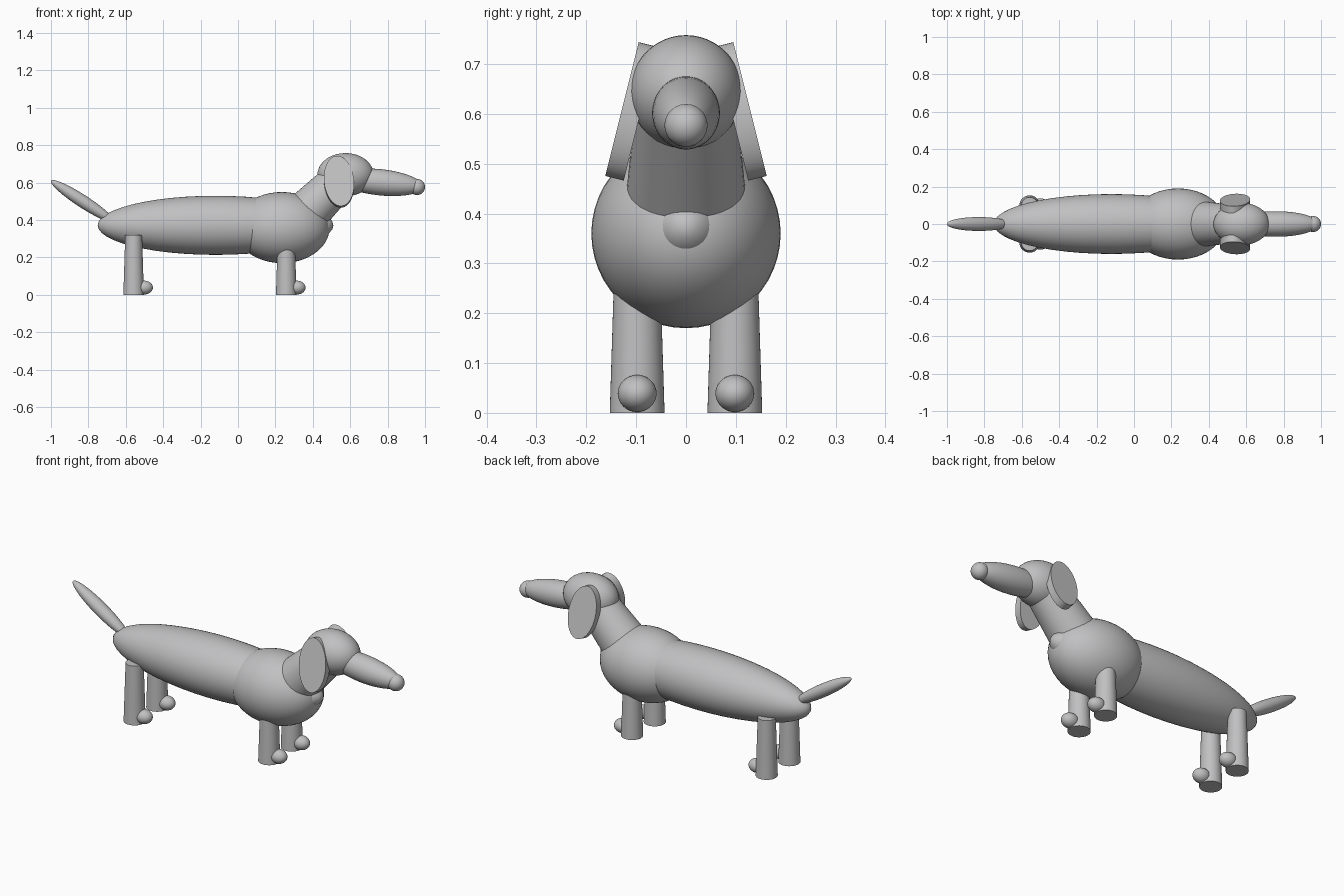
import bpy, math
from mathutils import Vector, Matrix

cube = bpy.data.objects.get("Cube")
if cube:
    bpy.data.objects.remove(cube, do_unlink=True)

# Single plain grey for the whole figure
GREY = (0.53, 0.53, 0.54, 1)
grey = bpy.data.materials.new("plain grey")
grey.use_nodes = True
grey.diffuse_color = GREY
grey.node_tree.nodes["Principled BSDF"].inputs["Base Color"].default_value = GREY


def finish(name):
    obj = bpy.context.object
    obj.name = name
    obj.data.materials.append(grey)
    bpy.ops.object.transform_apply(location=False, rotation=False, scale=True)
    bpy.ops.object.shade_smooth_by_angle(angle=math.radians(40))
    return obj


def ellipsoid(name, centre, radii, pitch=0):
    """Ellipsoid with its poles on the long x axis, pitched about y (degrees)."""
    bpy.ops.mesh.primitive_uv_sphere_add(segments=48, ring_count=24, radius=1)
    obj = bpy.context.object
    obj.data.transform(Matrix.Rotation(math.pi / 2, 4, 'Y'))
    obj.location, obj.scale = centre, radii
    obj.rotation_euler.y = math.radians(pitch)
    return finish(name)


def tapered(name, start, end, r1, r2):
    """Tapered cylinder between two points."""
    start, end = Vector(start), Vector(end)
    axis = end - start
    bpy.ops.mesh.primitive_cone_add(vertices=48, radius1=r1, radius2=r2,
                                    depth=axis.length, location=(start + end) / 2)
    bpy.context.object.rotation_euler = axis.to_track_quat('Z', 'Y').to_euler()
    return finish(name)


# Long body and deep chest
ellipsoid("body", (-0.12, 0, 0.372), (0.63, 0.16, 0.158))
ellipsoid("chest", (0.235, 0, 0.36), (0.255, 0.19, 0.19))

# Tail, neck and head
ellipsoid("tail", (-0.83, 0, 0.5), (0.203, 0.037, 0.034), 33)
tapered("neck", (0.35, 0, 0.42), (0.555, 0, 0.625), 0.122, 0.1)
ellipsoid("head", (0.575, 0, 0.643), (0.15, 0.113, 0.115))
ellipsoid("snout", (0.76, 0, 0.602), (0.23, 0.068, 0.07), 6)
ellipsoid("nose", (0.957, 0, 0.577), (0.043, 0.043, 0.043))

for side, s in (("left", 1), ("right", -1)):
    # Drooping disc ear, splayed outward at the bottom
    bpy.ops.mesh.primitive_cylinder_add(vertices=48, radius=1, depth=1)
    ear = bpy.context.object
    ear.data.transform(Matrix.Rotation(math.pi / 2, 4, 'X'))
    ear.scale = (0.08, 0.038, 0.139)
    ear = finish(side + "_ear")
    ear.matrix_world = (Matrix.Translation((0.54, s * 0.11, 0.605))
                        @ Matrix.Rotation(math.radians(14 * s), 4, 'X')
                        @ Matrix.Rotation(math.radians(-6), 4, 'Y'))

    # Tapered legs with small rounded toes
    for end, x in (("front", 0.258), ("rear", -0.558)):
        y = s * 0.098
        tapered(f"{side}_{end}_leg", (x, y, 0), (x, y, 0.32), 0.055, 0.045)
        ellipsoid(f"{side}_{end}_toe", (x + 0.057, y, 0.039), (0.046, 0.039, 0.037))
